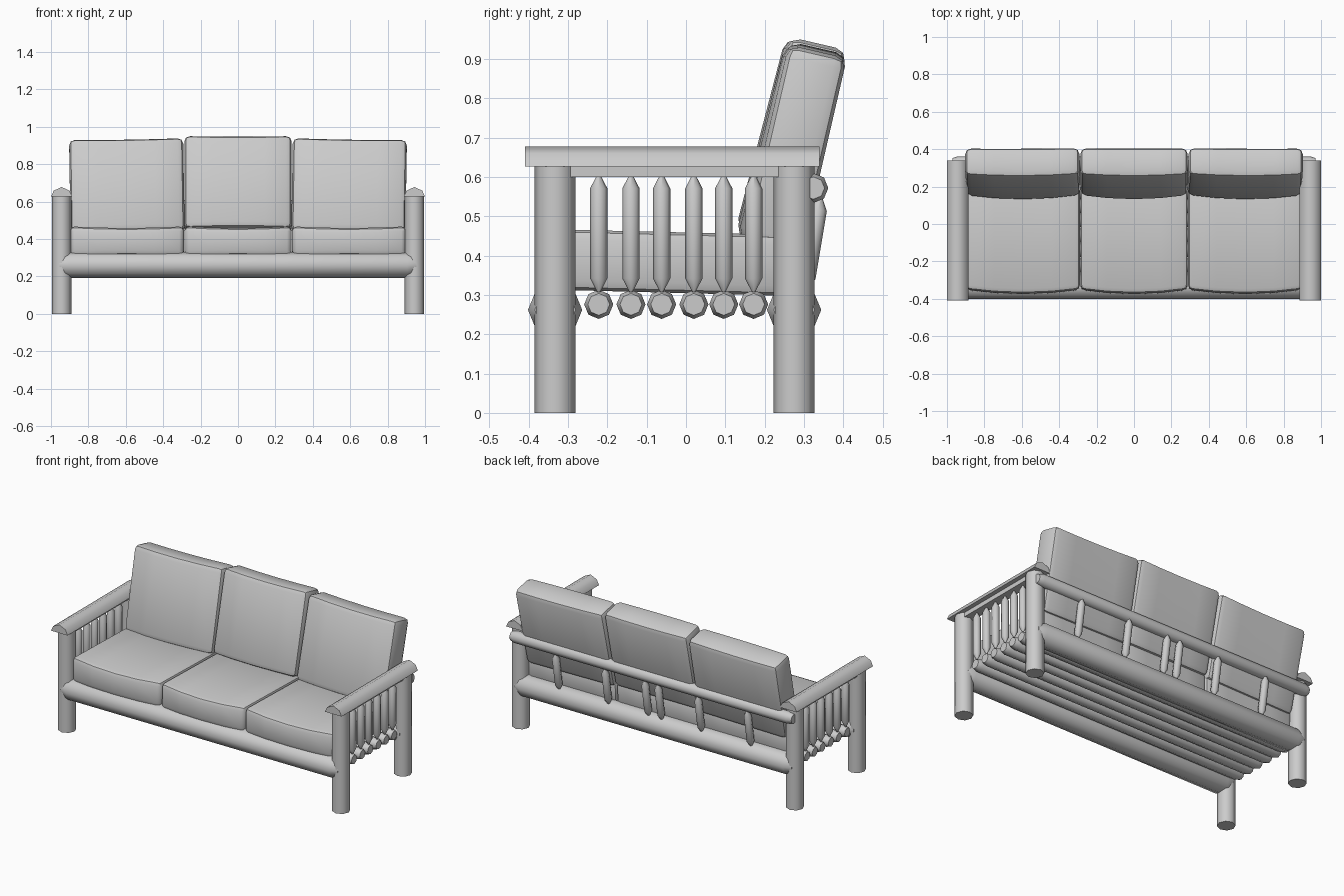
import bpy, bmesh, math
from mathutils import Matrix, Vector

cube = bpy.data.objects.get("Cube")
if cube:
    bpy.data.objects.remove(cube, do_unlink=True)

GREY = (0.6, 0.6, 0.6, 1)
grey = bpy.data.materials.new("plain_grey")
grey.use_nodes = True
grey.diffuse_color = GREY
grey.node_tree.nodes["Principled BSDF"].inputs["Base Color"].default_value = GREY


def finish(name, bm, angle):
    bmesh.ops.recalc_face_normals(bm, faces=bm.faces)
    mesh = bpy.data.meshes.new(name)
    bm.to_mesh(mesh)
    bm.free()
    mesh.materials.append(grey)
    ob = bpy.data.objects.new(name, mesh)
    bpy.context.collection.objects.link(ob)
    bpy.ops.object.select_all(action='DESELECT')
    bpy.context.view_layer.objects.active = ob
    ob.select_set(True)
    bpy.ops.object.shade_smooth_by_angle(angle=math.radians(angle))
    return ob


def log(name, a, b, r, taper=0.0, tip=1.0, sides=8, angle=50):
    """Round pole from a to b; each end narrows to r * tip over the taper length."""
    a, b = Vector(a), Vector(b)
    axis = b - a
    length = axis.length
    turn = axis.to_track_quat('Z', 'Y').to_matrix()
    stations = [(0, r), (length, r)]
    if taper:
        stations = [(0, r * tip), (taper, r), (length - taper, r), (length, r * tip)]
    bm = bmesh.new()
    rings = []
    for d, rad in stations:
        rings.append([bm.verts.new(a + turn @ Vector((
            rad * math.cos(math.tau * i / sides),
            rad * math.sin(math.tau * i / sides), d))) for i in range(sides)])
    for low, high in zip(rings, rings[1:]):
        for i in range(sides):
            j = (i + 1) % sides
            bm.faces.new((low[i], low[j], high[j], high[i]))
    bm.faces.new(rings[0])
    bm.faces.new(rings[-1])
    return finish(name, bm, angle)


def cushion(name, size, place, bevel, bulge):
    """Rounded box, cut across its width and reshaped by bulge(co, u)."""
    bm = bmesh.new()
    bmesh.ops.create_cube(bm, size=1, matrix=Matrix.Diagonal((*size, 1)))
    bmesh.ops.bevel(bm, geom=bm.edges[:], offset=bevel, segments=2,
                    profile=0.5, affect='EDGES')
    for k in (-0.5, 0, 0.5):
        bmesh.ops.bisect_plane(bm, geom=bm.verts[:] + bm.edges[:] + bm.faces[:],
                               plane_co=(k * size[0] / 2, 0, 0), plane_no=(1, 0, 0))
    for v in bm.verts:
        v.co += Vector(bulge(v.co, 1 - (2 * v.co.x / size[0]) ** 2))
    bm.transform(place)
    return finish(name, bm, 40)


SLAT_Y = (-0.222, -0.14, -0.062, 0.02, 0.096, 0.172)
FRONT, BACK, SIDE = -0.333, 0.275, 0.943

# Arm sides: legs, armrest, under-arm bar and spindles
for side, s in (("left", 1), ("right", -1)):
    x = s * SIDE
    for end, y in (("front", FRONT), ("back", BACK)):
        log(f"{side}_{end}_leg", (x, y, 0), (x, y, 0.63), 0.052)
    bm = bmesh.new()
    profile = [(-0.057, 0.627), (-0.042, 0.659), (0, 0.678), (0.042, 0.659), (0.057, 0.627)]
    face = bm.faces.new([bm.verts.new((x + px, -0.41, pz)) for px, pz in profile])
    out = bmesh.ops.extrude_face_region(bm, geom=[face])["geom"]
    bmesh.ops.translate(bm, vec=(0, 0.75, 0),
                        verts=[g for g in out if isinstance(g, bmesh.types.BMVert)])
    finish(f"{side}_armrest", bm, 50)
    bm = bmesh.new()
    bmesh.ops.create_cube(bm, size=1, matrix=Matrix.Translation((x, -0.03, 0.615))
                          @ Matrix.Diagonal((0.06, 0.53, 0.03, 1)))
    finish(f"{side}_under_arm_bar", bm, 30)
    for i, y in enumerate(SLAT_Y):
        log(f"{side}_arm_spindle_{i + 1}", (x, y, 0.308), (x, y, 0.605), 0.022, 0.034, 0.2)

# Long rails and seat slats
log("front_rail", (-0.955, FRONT, 0.262), (0.955, FRONT, 0.262), 0.069, 0.05, 0.75)
log("back_rail", (-0.955, BACK, 0.262), (0.955, BACK, 0.262), 0.069, 0.05, 0.75)
log("top_back_rail", (-0.97, 0.324, 0.572), (0.97, 0.324, 0.572), 0.038, 0.03, 0.75)
for i, y in enumerate(SLAT_Y):
    log(f"seat_slat_{i + 1}", (-0.955, y, 0.276), (0.955, y, 0.276), 0.037, 0.03, 0.75)

# Leaning spindles under the top rail
for i, x in enumerate((-0.66, -0.32, -0.045, 0.045, 0.32, 0.66)):
    log(f"back_spindle_{i + 1}", (x, 0.302, 0.31), (x, 0.342, 0.55), 0.022, 0.034, 0.2)


# Cushions
def seat_bulge(co, u):
    front = max(0, -co.y / 0.3)
    return (0, -0.022 * u * front, -0.01 * u * front if co.z > 0 else 0)


def back_bulge(co, u):
    front = 1 if co.y < 0 else 0
    low = 0.5 - co.z / 0.54
    return (0, -0.025 * u * front * (0.4 + 0.6 * low), -0.006 * u if co.z > 0 else 0)


for i, (label, x, w) in enumerate((("right", -0.594, 0.61), ("middle", 0, 0.574), ("left", 0.594, 0.61))):
    tilt = Matrix.Rotation(math.radians(-1.5), 4, 'X')
    cushion(f"{label}_seat_cushion", (w, 0.63, 0.155),
            Matrix.Translation((x, -0.036, 0.383)) @ tilt, 0.025, seat_bulge)
    lift = 0.016 if label == "middle" else 0
    lean = Matrix.Rotation(math.radians(-13), 4, 'X') @ Matrix.Rotation(math.radians(0.9 * (i - 1)), 4, 'Y')
    cushion(f"{label}_back_cushion", (w, 0.15, 0.51),
            Matrix.Translation((x, 0.28, 0.676 + lift)) @ lean, 0.03, back_bulge)
